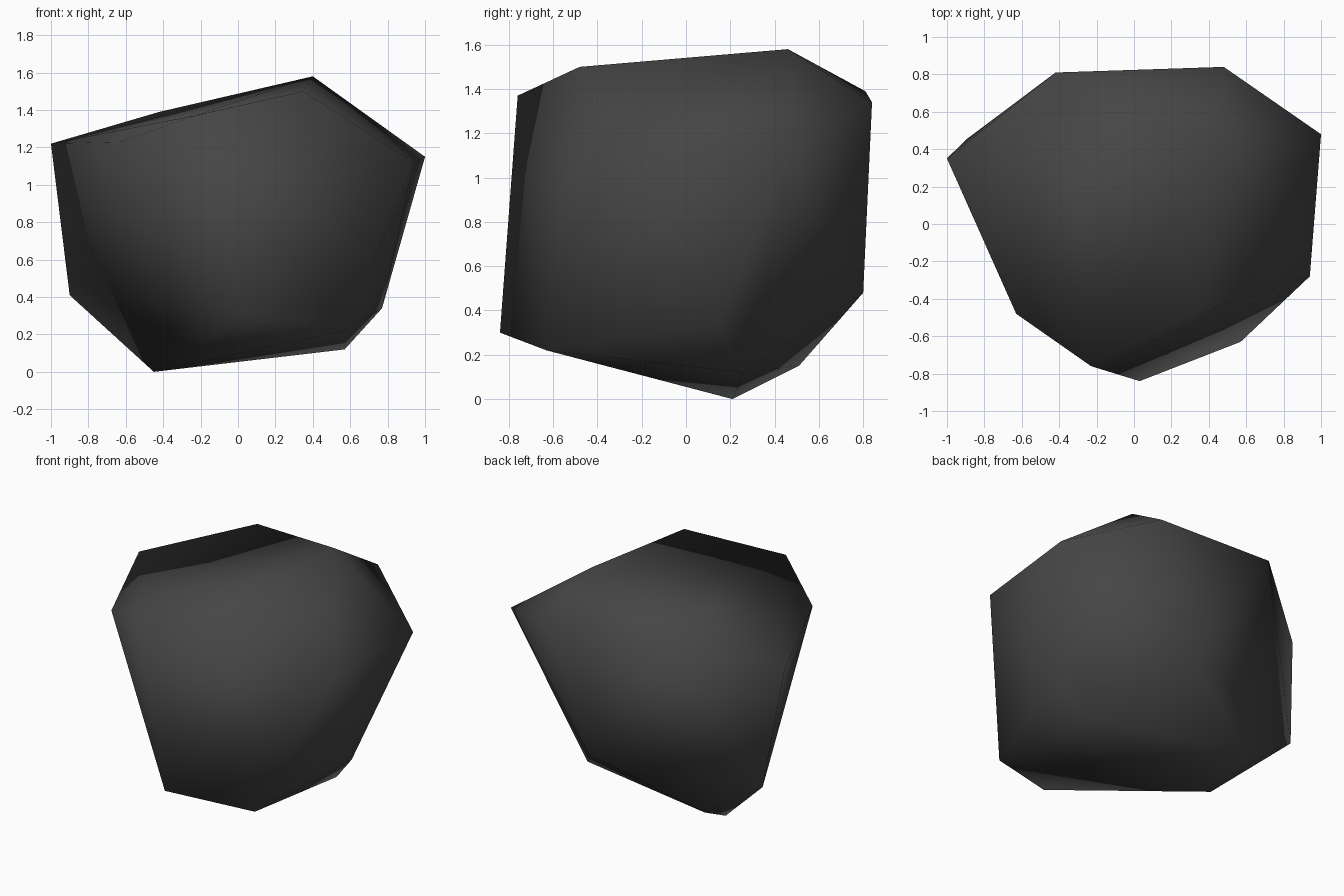
import bpy
import bmesh

default_cube = bpy.data.objects.get("Cube")
if default_cube:
    bpy.data.objects.remove(default_cube, do_unlink=True)


def make_material(name, colour):
    material = bpy.data.materials.new(name)
    material.use_nodes = True
    material.diffuse_color = colour
    shader = next(n for n in material.node_tree.nodes if n.type == "BSDF_PRINCIPLED")
    shader.inputs["Base Color"].default_value = colour
    shader.inputs["Roughness"].default_value = 0.9
    return material


def make_hull(name, corners, material):
    """Stretch a convex skin over the corner points and shade it smooth."""
    bm = bmesh.new()
    for corner in corners:
        bm.verts.new(corner)
    bmesh.ops.convex_hull(bm, input=bm.verts[:])
    loose = [v for v in bm.verts if not v.link_faces]
    bmesh.ops.delete(bm, geom=loose, context="VERTS")
    bmesh.ops.recalc_face_normals(bm, faces=bm.faces[:])
    for face in bm.faces:
        face.smooth = True
    mesh = bpy.data.meshes.new(name)
    bm.to_mesh(mesh)
    bm.free()
    mesh.materials.append(material)
    rock = bpy.data.objects.new(name, mesh)
    bpy.context.collection.objects.link(rock)
    return rock


# Corners of the chipped top, counter-clockwise from the front
upper_corners = [
    (-0.23, -0.76, 1.37), (0.35, -0.48, 1.5), (0.94, -0.28, 1.12),
    (1.0, 0.48, 1.15), (0.48, 0.84, 1.34), (0.4, 0.46, 1.58),
    (-0.42, 0.81, 1.39), (-1.0, 0.35, 1.22), (-0.63, -0.48, 1.23),
]

# Corners of the narrower base, counter-clockwise from the front
lower_corners = [
    (0.03, -0.84, 0.3), (0.57, -0.63, 0.22), (0.57, 0.26, 0.12),
    (0.77, 0.14, 0.34), (0.18, 0.8, 0.48), (-0.5, 0.51, 0.15),
    (-0.9, 0.45, 0.41), (-0.45, 0.21, 0.0),
]

# The whole boulder
charcoal = make_material("charcoal stone", (0.06, 0.06, 0.06, 1.0))
make_hull("boulder", upper_corners + lower_corners, charcoal)
